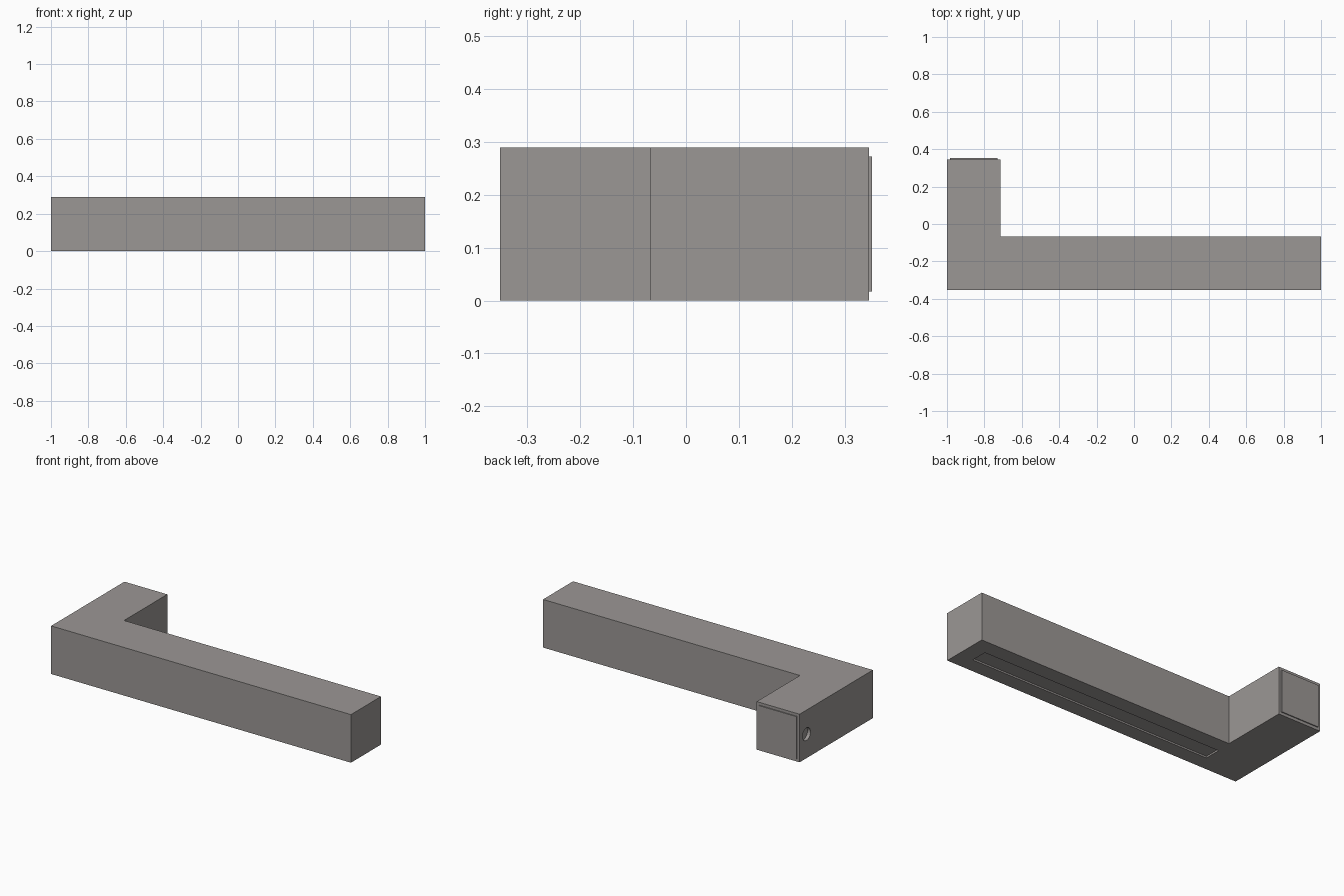
import bpy, bmesh, math
from mathutils import Matrix

if "Cube" in bpy.data.objects:
    bpy.data.objects.remove(bpy.data.objects["Cube"])

H = 0.29

grey = bpy.data.materials.new("warm grey metal")
grey.diffuse_color = (0.33, 0.31, 0.30, 1)
grey.use_nodes = True
grey.node_tree.nodes["Principled BSDF"].inputs["Base Color"].default_value = grey.diffuse_color


def make_object(name, bm):
    mesh = bpy.data.meshes.new(name)
    bmesh.ops.recalc_face_normals(bm, faces=bm.faces)
    bm.to_mesh(mesh)
    bm.free()
    mesh.materials.append(grey)
    obj = bpy.data.objects.new(name, mesh)
    bpy.context.collection.objects.link(obj)
    return obj


def box(name, lo, hi):
    bm = bmesh.new()
    size = [b - a for a, b in zip(lo, hi)]
    mid = [(a + b) / 2 for a, b in zip(lo, hi)]
    bmesh.ops.create_cube(bm, size=1, matrix=Matrix.Translation(mid) @ Matrix.Diagonal((*size, 1)))
    return make_object(name, bm)


def rod_x(name, x0, x1, y, z, r):
    bm = bmesh.new()
    m = Matrix.Translation(((x0 + x1) / 2, y, z)) @ Matrix.Rotation(math.pi / 2, 4, 'Y')
    bmesh.ops.create_cone(bm, cap_ends=True, segments=32, radius1=r, radius2=r, depth=x1 - x0, matrix=m)
    return make_object(name, bm)


def cut(target, cutter):
    mod = target.modifiers.new(cutter.name, 'BOOLEAN')
    mod.operation = 'DIFFERENCE'
    mod.solver = 'EXACT'
    mod.object = cutter
    cutter.hide_render = True
    cutter.hide_viewport = True


# L-shaped square bar
bm = bmesh.new()
outline = [(-1, -0.352), (1, -0.352), (1, -0.066), (-0.714, -0.066), (-0.714, 0.346), (-1, 0.346)]
face = bm.faces.new([bm.verts.new((x, y, 0)) for x, y in outline])
top = bmesh.ops.extrude_face_region(bm, geom=[face])["geom"]
bmesh.ops.translate(bm, vec=(0, 0, H), verts=[v for v in top if isinstance(v, bmesh.types.BMVert)])
body = make_object("bar_body", bm)

# Shallow slot under the long arm
cut(body, box("slot_cutter", (-0.72, -0.26, -0.05), (0.90, -0.16, 0.01)))

# Fixing screw hole in the side of the short arm
cut(body, rod_x("screw_hole_cutter", -1.05, -0.98, 0.28, H / 2, 0.038))

# Mounting plate on the end of the short arm
box("mounting_plate", (-0.984, 0.34, 0.017), (-0.73, 0.352, 0.273))
